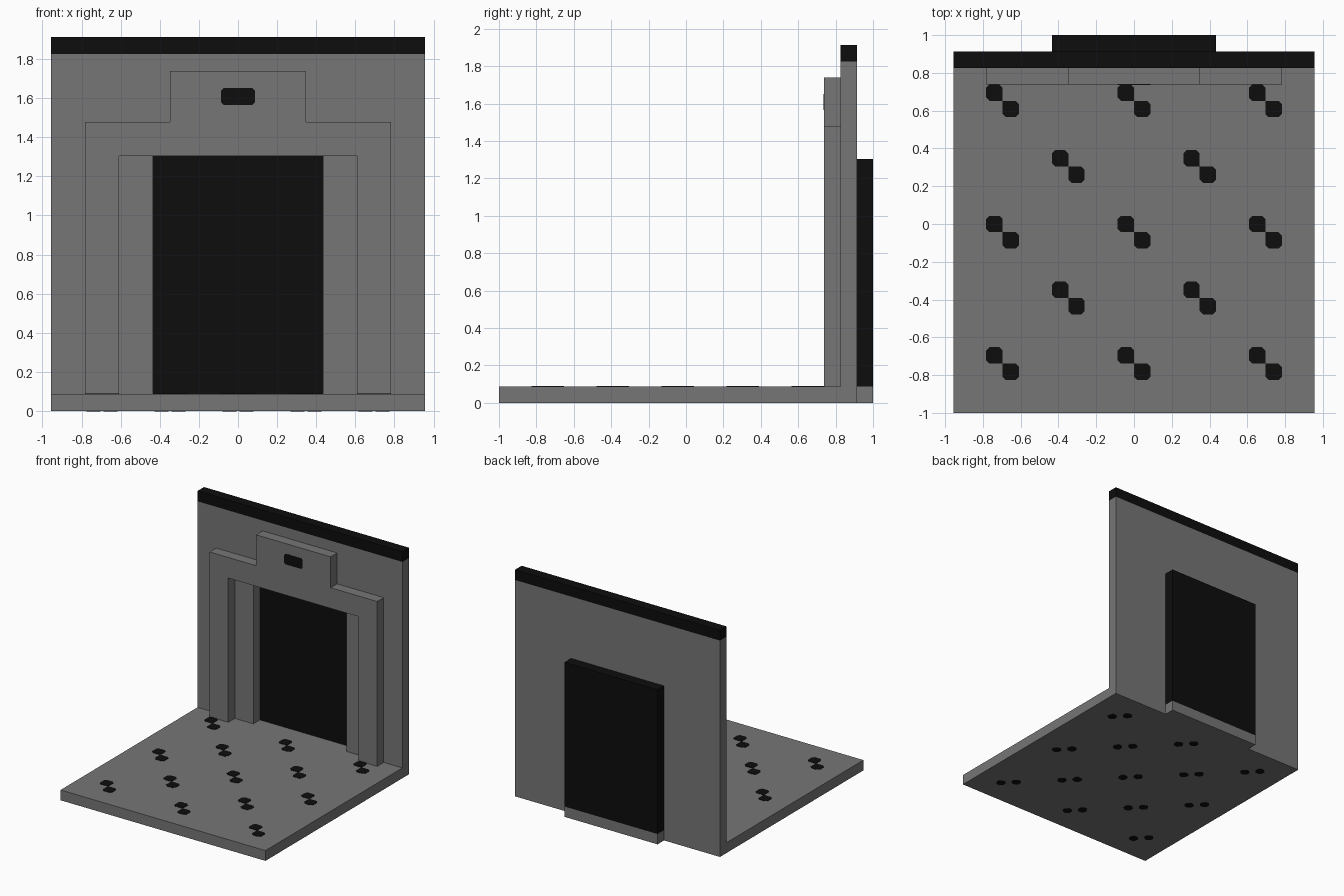
import bpy, bmesh, math

if "Cube" in bpy.data.objects:
    bpy.data.objects.remove(bpy.data.objects["Cube"])

U = 2 / 23          # one block of the underlying grid
HALF_DEPTH = 11.5   # grid depth / 2


def material(name, v):
    m = bpy.data.materials.new(name)
    m.diffuse_color = (v, v, v, 1)
    m.use_nodes = True
    m.node_tree.nodes["Principled BSDF"].inputs["Base Color"].default_value = m.diffuse_color
    return m


GREY = material("stone grey", 0.18)
BLACK = material("matte black", 0.004)


def add_prism(bm, pts, axis, a, b):
    """Extrude a profile in grid units: axis z uses (x, y), axis y uses (x, z)."""
    def place(p, d):
        x, y, z = (p[0], p[1], d) if axis == "z" else (p[0], d, p[1])
        return (x * U, (y - HALF_DEPTH) * U, z * U)
    lo = [bm.verts.new(place(p, a)) for p in pts]
    hi = [bm.verts.new(place(p, b)) for p in pts]
    bm.faces.new(lo)
    bm.faces.new(hi)
    n = len(pts)
    for i in range(n):
        k = (i + 1) % n
        bm.faces.new((lo[i], lo[k], hi[k], hi[i]))


def make(name, prisms, mat):
    bm = bmesh.new()
    for p in prisms:
        add_prism(bm, *p)
    bmesh.ops.recalc_face_normals(bm, faces=bm.faces)
    me = bpy.data.meshes.new(name)
    bm.to_mesh(me)
    bm.free()
    me.materials.append(mat)
    ob = bpy.data.objects.new(name, me)
    bpy.context.collection.objects.link(ob)


def mirrored(right):
    """Close a right-hand outline with its mirror image across x = 0."""
    return right + [(-x, y) for x, y in reversed(right)]


def rect(x0, y0, x1, y1):
    return [(x0, y0), (x1, y0), (x1, y1), (x0, y1)]


def chamfered(x0, y0, x1, y1, c, sharp=None):
    """Rectangle with cut corners; the corner with index 'sharp' stays square."""
    r = rect(x0, y0, x1, y1)
    out = []
    for i, p in enumerate(r):
        if i == sharp:
            out.append(p)
            continue
        for q in (r[i - 1], r[(i + 1) % 4]):
            d = math.dist(p, q)
            out.append((p[0] + (q[0] - p[0]) * c / d, p[1] + (q[1] - p[1]) * c / d))
    return out


# floor slab with a tongue under the door
make("floor", [(mirrored([(11, 0), (11, 22), (5, 22), (5, 23)]), "z", 0, 1)], GREY)

# back wall with the doorway left open
make("wall", [(mirrored([(5, 1), (11, 1), (11, 21), (-11, 21), (-11, 1), (-5, 1), (-5, 15), (5, 15)][:3])[:3]
               + [(-11, 21), (-11, 1), (-5, 1), (-5, 15), (5, 15)], "y", 21, 22)], GREY)

# dark strip on top of the wall
make("wall_cap", [(rect(-11, 21, 11, 22), "y", 21, 22)], BLACK)

# stepped door surround
surround = [(4, 20), (4, 17), (9, 17), (9, 1), (7, 1), (7, 15)]
make("door_surround", [(mirrored(surround), "y", 20, 21)], GREY)

# door panel behind the doorway
make("door", [(rect(-5, 1, 5, 15), "y", 22, 23)], BLACK)

# small plate above the door
make("sign_plate", [(chamfered(-1, 18, 1, 19, 0.15), "y", 19.96, 20)], BLACK)

# floor studs: staggered rows of diagonal pairs, seen above and below
top, under = [], []
for row in range(5):
    y = 2 + 4 * row
    for x in ((-9, -1, 7) if row % 2 == 0 else (-5, 3)):
        top.append((chamfered(x, y + 1, x + 1, y + 2, 0.2, 1), "z", 1, 1.03))
        top.append((chamfered(x + 1, y, x + 2, y + 1, 0.2, 3), "z", 1, 1.03))
        for cx, cy in ((x + 0.5, y + 1.5), (x + 1.5, y + 0.5)):
            ring = [(cx + 0.45 * math.cos(math.tau * (k + 0.5) / 8),
                     cy + 0.45 * math.sin(math.tau * (k + 0.5) / 8)) for k in range(8)]
            under.append((ring, "z", -0.02, 0))
make("floor_spots", top, BLACK)
make("underside_spots", under, BLACK)
